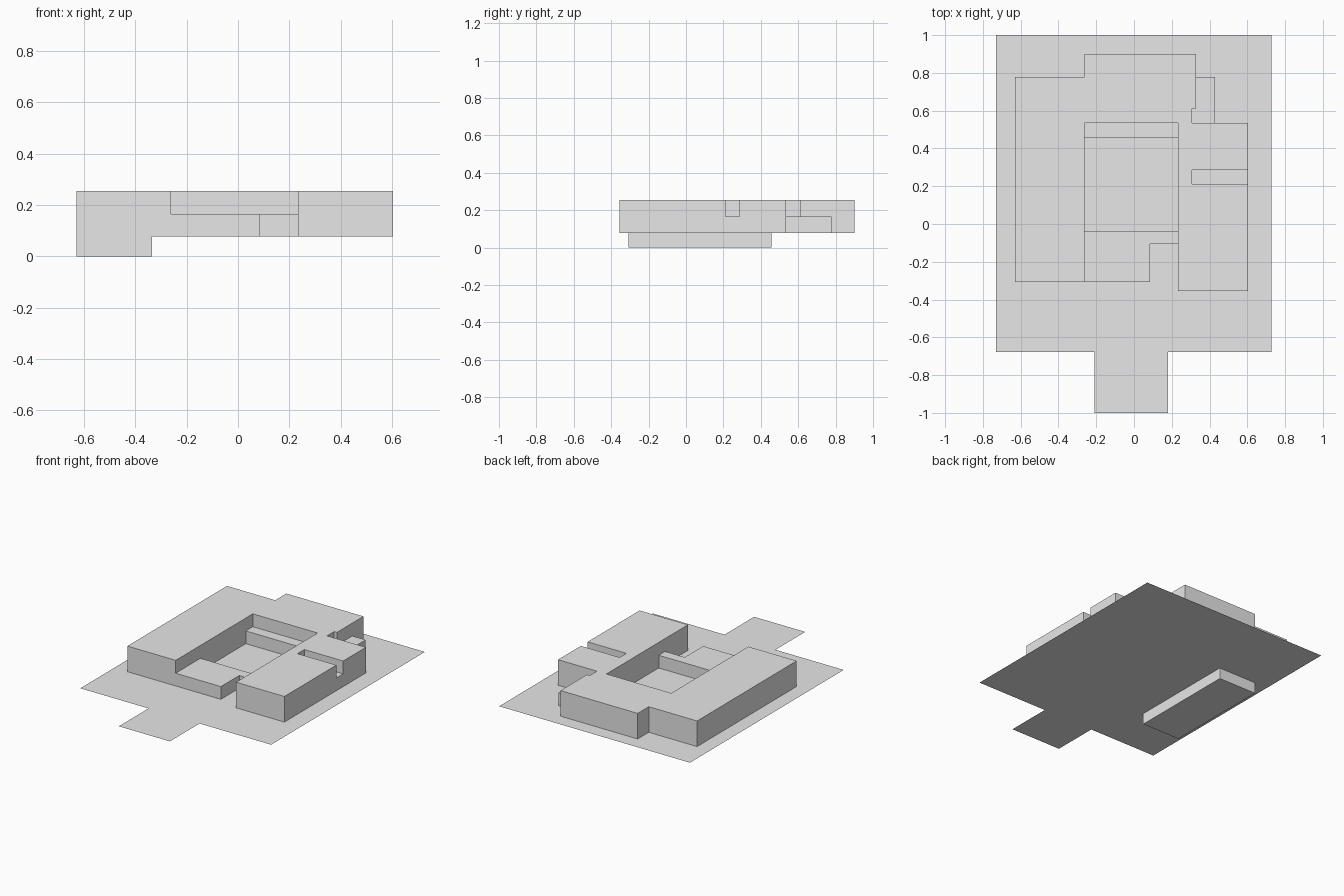
import bpy
import bmesh

if "Cube" in bpy.data.objects:
    bpy.data.objects.remove(bpy.data.objects["Cube"])

GROUND, LOW, HIGH = 0.077, 0.165, 0.254

grey = bpy.data.materials.new("plain_grey")
grey.diffuse_color = (0.8, 0.8, 0.8, 1)
grey.use_nodes = True
grey.node_tree.nodes["Principled BSDF"].inputs["Base Color"].default_value = grey.diffuse_color


def finish(name, bm):
    mesh = bpy.data.meshes.new(name)
    bm.to_mesh(mesh)
    bm.free()
    mesh.materials.append(grey)
    obj = bpy.data.objects.new(name, mesh)
    bpy.context.collection.objects.link(obj)
    return obj


def prism(name, outline, z0, z1, cap="top"):
    """Raise a counter-clockwise outline into walls with one cap; the other end meets the ground."""
    bm = bmesh.new()
    lower = [bm.verts.new((x, y, z0)) for x, y in outline]
    upper = [bm.verts.new((x, y, z1)) for x, y in outline]
    n = len(outline)
    for i in range(n):
        j = (i + 1) % n
        bm.faces.new((lower[i], lower[j], upper[j], upper[i]))
    bm.faces.new(upper if cap == "top" else lower[::-1])
    return finish(name, bm)


def rect(x0, x1, y0, y1):
    return [(x0, y0), (x1, y0), (x1, y1), (x0, y1)]


# Thin site sheet with the entrance path
bm = bmesh.new()
site = [(-0.73, -0.677), (-0.21, -0.677), (-0.21, -1), (0.18, -1),
        (0.18, -0.677), (0.727, -0.677), (0.727, 1), (-0.73, 1)]
bm.faces.new([bm.verts.new((x, y, GROUND)) for x, y in site])
finish("site_sheet", bm)

# Basement below the left wing
prism("basement", rect(-0.63, -0.335, -0.307, 0.458), 0, GROUND, cap="bottom")

# Tall U-shaped building around the courtyard
prism("main_building", [
    (-0.63, -0.307), (-0.261, -0.307), (-0.261, 0.534), (0.234, 0.534),
    (0.234, -0.355), (0.603, -0.355), (0.603, 0.212), (0.307, 0.212),
    (0.307, 0.286), (0.603, 0.286), (0.603, 0.534), (0.307, 0.534),
    (0.307, 0.611), (0.328, 0.611), (0.328, 0.9), (-0.261, 0.9),
    (-0.261, 0.779), (-0.63, 0.779)], GROUND, HIGH)

# Low front block with its entrance recess
prism("front_block", [
    (-0.261, -0.307), (0.084, -0.307), (0.084, -0.106), (0.234, -0.106),
    (0.234, -0.037), (-0.261, -0.037)], GROUND, LOW)

# Low ledge along the back of the courtyard
prism("courtyard_ledge", rect(-0.261, 0.234, 0.458, 0.534), GROUND, LOW)

# Low floor of the slot in the right wing
prism("slot_floor", rect(0.307, 0.603, 0.212, 0.286), GROUND, LOW)

# Low block in the back right corner
prism("corner_block", [
    (0.307, 0.534), (0.429, 0.534), (0.429, 0.779), (0.328, 0.779),
    (0.328, 0.611), (0.307, 0.611)], GROUND, LOW)
